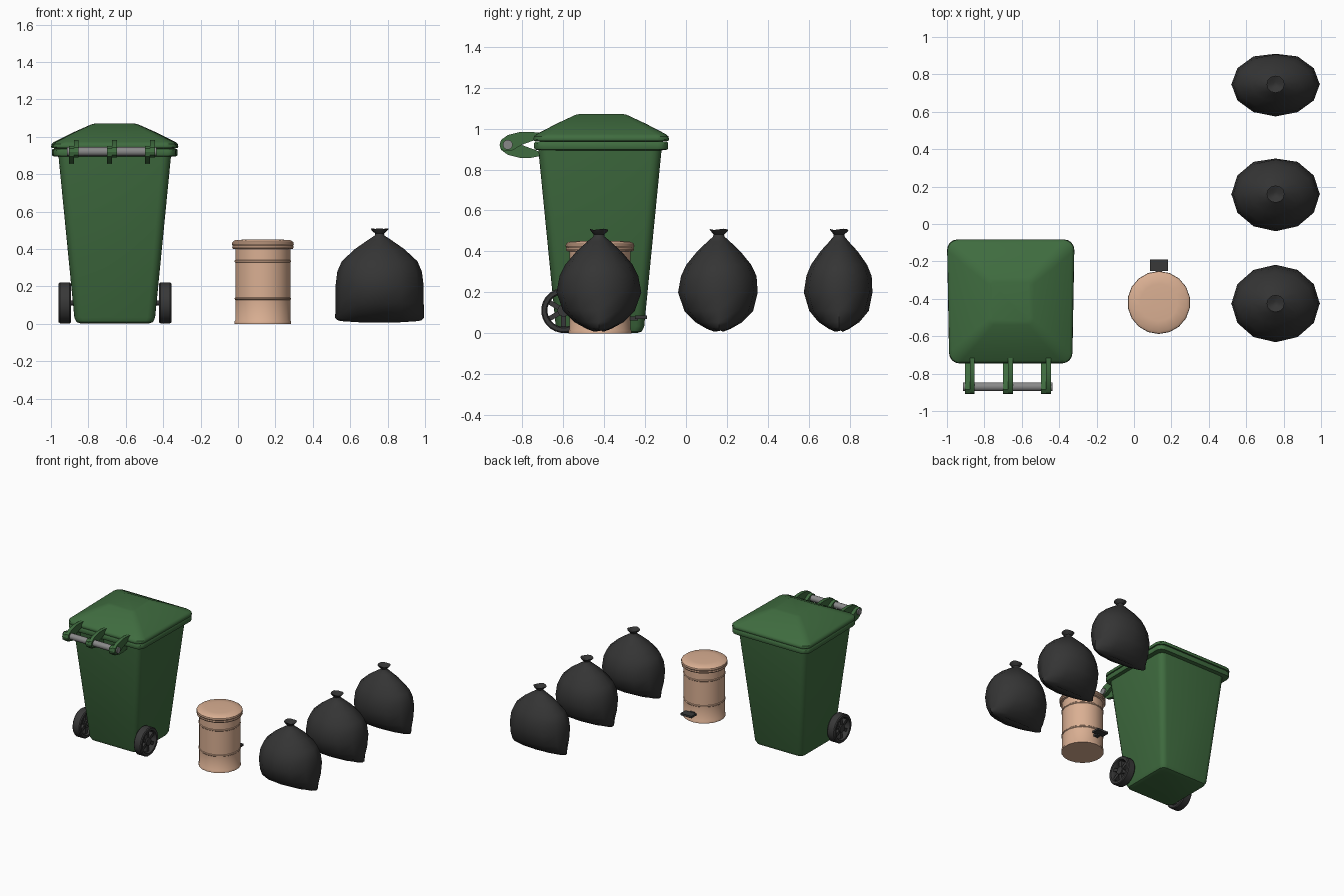
import bpy, bmesh, math
from mathutils import Vector

if "Cube" in bpy.data.objects:
    bpy.data.objects.remove(bpy.data.objects["Cube"])


def material(name, rgb):
    m = bpy.data.materials.new(name)
    m.diffuse_color = (*rgb, 1)
    m.use_nodes = True
    m.node_tree.nodes["Principled BSDF"].inputs["Base Color"].default_value = m.diffuse_color
    return m


GREEN = material("bin green", (0.05, 0.15, 0.05))
TAN = material("can tan", (0.70, 0.43, 0.29))
BLACK = material("bag black", (0.035, 0.035, 0.035))
DARK = material("rubber dark grey", (0.04, 0.04, 0.04))
GREY = material("rod grey", (0.25, 0.25, 0.25))


def finish(bm, name, mat, angle=40):
    bmesh.ops.recalc_face_normals(bm, faces=bm.faces)
    me = bpy.data.meshes.new(name)
    bm.to_mesh(me)
    bm.free()
    me.materials.append(mat)
    ob = bpy.data.objects.new(name, me)
    bpy.context.collection.objects.link(ob)
    bpy.ops.object.select_all(action='DESELECT')
    ob.select_set(True)
    bpy.context.view_layer.objects.active = ob
    if angle:
        bpy.ops.object.shade_smooth_by_angle(angle=math.radians(angle))
    return ob


def loft(name, rings, mat, angle=40, closed=False):
    """Skin a list of equal-length rings; cap the ends or join them."""
    bm = bmesh.new()
    vs = [[bm.verts.new(p) for p in r] for r in rings]
    n = len(vs[0])
    pairs = list(zip(vs, vs[1:])) + ([(vs[-1], vs[0])] if closed else [])
    for a, b in pairs:
        for i in range(n):
            j = (i + 1) % n
            bm.faces.new((a[i], a[j], b[j], b[i]))
    if not closed:
        bm.faces.new(vs[0])
        bm.faces.new(vs[-1])
    return finish(bm, name, mat, angle)


def rounded(cx, cy, hx, hy, z, r, taper=0.0, seg=4):
    """Rounded rectangle ring, optionally narrower towards -y."""
    pts = []
    for q, (sx, sy) in enumerate(((1, 1), (-1, 1), (-1, -1), (1, -1))):
        for k in range(seg + 1):
            a = math.radians(90 * (q + k / seg))
            x = sx * (hx - r) + r * math.cos(a)
            y = sy * (hy - r) + r * math.sin(a)
            pts.append((cx + x * (1 - taper * (0.5 - y / hy / 2)), cy + y, z))
    return pts


def circle(c, r, n, axis='z', ry=None):
    ry = r if ry is None else ry
    out = []
    for i in range(n):
        a = math.tau * (i + 0.5) / n
        u, v = r * math.cos(a), ry * math.sin(a)
        out.append(Vector(c) + Vector((u, v, 0) if axis == 'z' else (0, u, v)))
    return out


def rod(name, x0, x1, y, z, r, mat, n=16):
    return loft(name, [circle((x, y, z), r, n, 'x') for x in (x0, x1)], mat)


def plate(name, outline, x0, x1, mat):
    return loft(name, [[(x, y, z) for y, z in outline] for x in (x0, x1)], mat, 30)


def box(name, lo, hi, mat):
    o = [(lo[1], lo[2]), (hi[1], lo[2]), (hi[1], hi[2]), (lo[1], hi[2])]
    return plate(name, o, lo[0], hi[0], mat)


# Wheeled bin: tapered body, rim band, and hipped lid
BX, BY = -0.659, -0.42
loft("bin_body", [rounded(BX, BY, h, h, z, r) for h, z, r in (
    (0.185, 0.003, 0.03), (0.205, 0.01, 0.04), (0.216, 0.035, 0.04), (0.302, 0.91, 0.05))], GREEN)
LY = -0.414
loft("bin_rim", [rounded(BX, LY, h, h - 0.01, z, 0.05, 0.03) for h, z in (
    (0.300, 0.893), (0.334, 0.897), (0.337, 0.905), (0.337, 0.928), (0.332, 0.936), (0.30, 0.938))], GREEN)
loft("bin_lid", [rounded(BX, LY, h, h - d, z, r, 0.035) for h, d, z, r in (
    (0.30, 0.01, 0.937, 0.05), (0.338, 0.01, 0.94, 0.055), (0.341, 0.01, 0.947, 0.055),
    (0.338, 0.01, 0.962, 0.055), (0.325, 0.01, 0.973, 0.055), (0.22, 0.005, 1.025, 0.045),
    (0.125, 0, 1.067, 0.03), (0.105, 0, 1.071, 0.02))], GREEN)

# Hinge brackets: lid arm and body arm side by side, with a rod through them
arm = [(-0.91, 0.92), (-0.903, 0.944), (-0.87, 0.968), (-0.81, 0.983), (-0.76, 0.984), (-0.67, 0.975),
       (-0.67, 0.955), (-0.735, 0.945), (-0.80, 0.921), (-0.85, 0.892), (-0.885, 0.889), (-0.905, 0.902)]
lower = [(min(y, -0.715), 1.84 - z) for y, z in arm]
for i, x in enumerate((-0.878, -0.674, -0.470)):
    plate(f"lid_hinge_arm_{i}", arm, x, x + 0.026, GREEN)
    plate(f"body_hinge_arm_{i}", lower, x - 0.026, x, GREEN)
rod("handle_rod", -0.914, -0.435, -0.87, 0.921, 0.024, GREY)

# Wheels: tyre ring, hub and spokes on an axle
WY, WZ, WR = -0.597, 0.112, 0.11
for side, xc in (("left", -0.926), ("right", -0.389)):
    prof = [(-0.022, 0.08), (-0.033, 0.086), (-0.033, 0.104), (-0.026, WR),
            (0.026, WR), (0.033, 0.104), (0.033, 0.086), (0.022, 0.08)]
    loft(f"tyre_{side}", [circle((xc + dx, WY, WZ), r, 24, 'x') for dx, r in prof], DARK, 40, True)
    rod(f"hub_{side}", xc - 0.027, xc + 0.027, WY, WZ, 0.03, DARK)
    for k in range(6):
        a = math.tau * k / 6 + math.pi / 6
        d, t = Vector((math.cos(a), math.sin(a))), Vector((-math.sin(a), math.cos(a)))
        c = Vector((WY, WZ))
        o = [c + d * 0.02 - t * 0.012, c + d * 0.085 - t * 0.012,
             c + d * 0.085 + t * 0.012, c + d * 0.02 + t * 0.012]
        plate(f"spoke_{side}_{k}", o, xc - 0.018, xc + 0.018, DARK)
rod("axle", -0.93, -0.385, WY, WZ, 0.013, DARK, 12)

# Pedal can: ridged body and domed lid
CX, CY = 0.133, -0.42


def lathe(name, prof, mat):
    return loft(name, [circle((CX, CY, z), r, 18) for r, z in prof], mat, 35)


body = [(0.153, 0), (0.153, 0.014), (0.149, 0.02)]
for z in (0.135, 0.335):
    body += [(0.149, z - 0.007), (0.153, z - 0.003), (0.153, z + 0.003), (0.149, z + 0.007)]
lathe("can_body", body + [(0.149, 0.41)], TAN)
lathe("can_lid", [(0.148, 0.399), (0.164, 0.402), (0.167, 0.41), (0.164, 0.418), (0.168, 0.426),
                  (0.166, 0.437), (0.152, 0.447), (0.10, 0.451), (0.03, 0.452)], TAN)
box("pedal", (0.085, -0.25, 0.071), (0.181, -0.19, 0.087), DARK)
box("pedal_stem", (0.115, -0.30, 0.062), (0.151, -0.235, 0.082), DARK)

# Tied rubbish bags: flat bottom seam along x, round middle, pinched neck and frill
bag = [(0.008, 0.222, 0.022), (0.022, 0.238, 0.06), (0.055, 0.237, 0.12), (0.11, 0.236, 0.175),
       (0.20, 0.236, 0.207), (0.28, 0.226, 0.192), (0.335, 0.202, 0.165), (0.40, 0.132, 0.110),
       (0.45, 0.060, 0.055), (0.472, 0.026, 0.028), (0.483, 0.024, 0.026), (0.500, 0.042, 0.042),
       (0.508, 0.048, 0.046), (0.503, 0.034, 0.034), (0.490, 0.012, 0.012)]
for i, (y0, s, flat) in enumerate(((-0.425, 1.0, 9), (0.16, 0.96, 0.19), (0.747, 0.83, 0.163))):
    rings = []
    for z, hx, hy in bag:
        k = s if z < 0.46 else 1
        ring = []
        for j in range(12):
            a = math.tau * j / 12
            x, y = hx * math.cos(a), min(hy * k * math.sin(a), flat)
            lift = 0.010 * math.cos(a) ** 4 if z < 0.05 else 0.003 * math.sin(3 * a) if z > 0.498 else 0
            ring.append((0.757 + x, y0 + y, z + lift))
        rings.append(ring)
    loft(f"rubbish_bag_{i}", rings, BLACK, 50)
